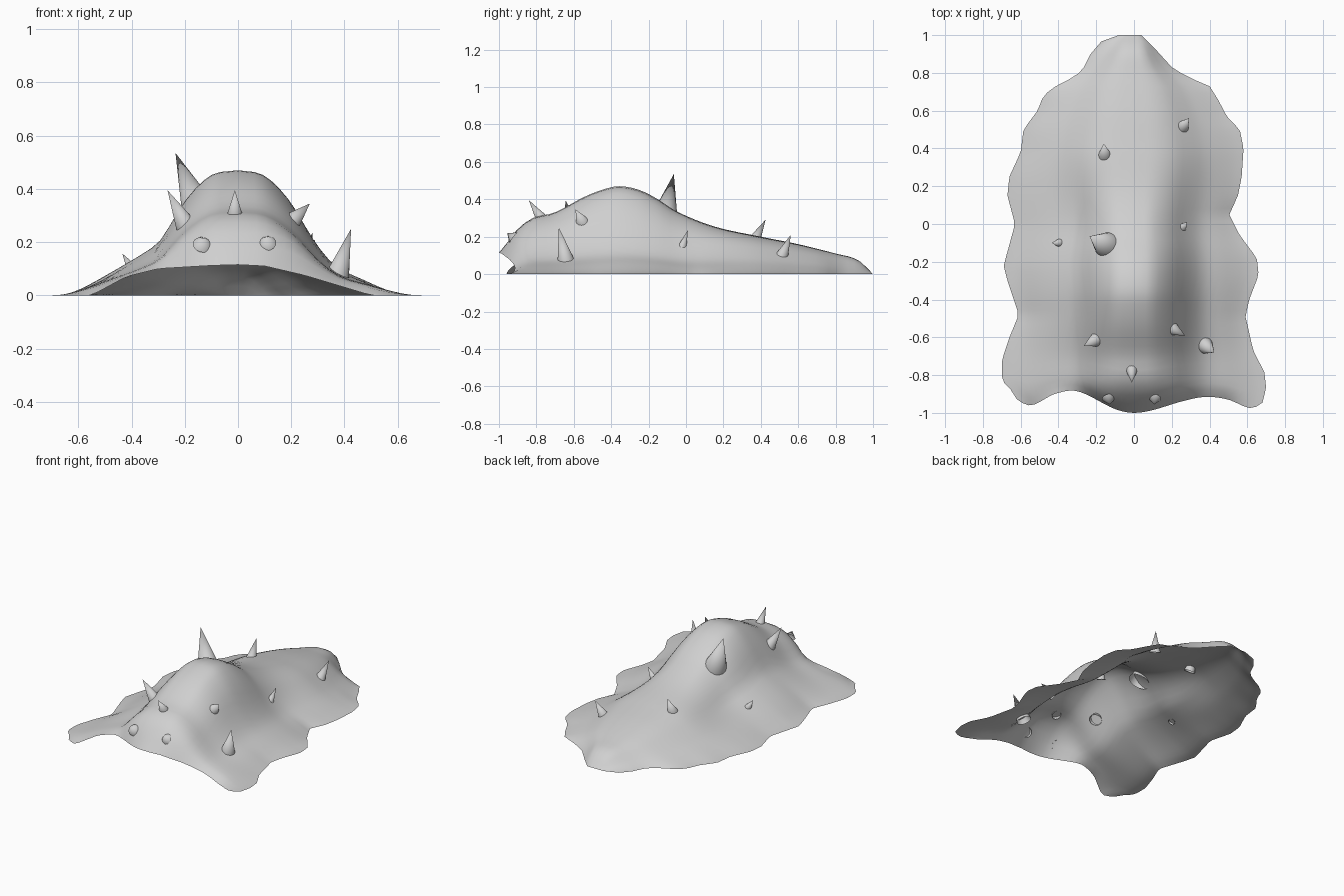
import bpy, bmesh, math
from mathutils import Vector

cube = bpy.data.objects.get("Cube")
if cube:
    bpy.data.objects.remove(cube, do_unlink=True)

grey = bpy.data.materials.new("plain grey")
grey.use_nodes = True
COLOUR = (0.63, 0.63, 0.63, 1.0)
grey.diffuse_color = COLOUR
grey.node_tree.nodes["Principled BSDF"].inputs["Base Color"].default_value = COLOUR


def curve(points, smooth=True):
    """Function running through (position, value) points."""
    p = points

    def slope(i):
        a, b = max(i - 1, 0), min(i + 1, len(p) - 1)
        return (p[b][1] - p[a][1]) / (p[b][0] - p[a][0])

    def value(x):
        x = min(max(x, p[0][0]), p[-1][0])
        i = 0
        while i < len(p) - 2 and x > p[i + 1][0]:
            i += 1
        (x0, v0), (x1, v1) = p[i], p[i + 1]
        h = x1 - x0
        t = (x - x0) / h
        if not smooth:
            return v0 + (v1 - v0) * t
        return ((2*t**3 - 3*t*t + 1) * v0 + (t**3 - 2*t*t + t) * h * slope(i)
                + (3*t*t - 2*t**3) * v1 + (t**3 - t*t) * h * slope(i + 1))
    return value


# Wavy hem: half width on each side, by y
right_hem = curve([(-0.9, 0.62), (-0.82, 0.70), (-0.72, 0.70), (-0.6, 0.66),
                   (-0.48, 0.61), (-0.3, 0.67), (-0.22, 0.69), (0, 0.63),
                   (0.15, 0.67), (0.25, 0.66), (0.38, 0.60), (0.5, 0.585),
                   (0.6, 0.51), (0.68, 0.48), (0.74, 0.40), (0.78, 0.31),
                   (0.83, 0.265), (0.9, 0.23), (0.97, 0.17), (1, 0.08)], False)
left_hem = curve([(-0.9, 0.68), (-0.84, 0.70), (-0.76, 0.69), (-0.65, 0.63),
                  (-0.49, 0.59), (-0.4, 0.61), (-0.27, 0.66), (-0.18, 0.65),
                  (-0.06, 0.56), (0.05, 0.505), (0.15, 0.55), (0.25, 0.57),
                  (0.4, 0.58), (0.5, 0.56), (0.57, 0.49), (0.65, 0.45),
                  (0.73, 0.40), (0.78, 0.28), (0.83, 0.20), (0.94, 0.10),
                  (1, 0.04)], False)
# Even width that the cross-sections follow, so the waves stay at the hem
right_width = curve([(-1, 0.69), (0, 0.67), (0.4, 0.64), (0.7, 0.48),
                     (0.85, 0.30), (1, 0.12)])
left_width = curve([(-1, 0.68), (0, 0.62), (0.4, 0.60), (0.7, 0.45),
                    (0.85, 0.24), (1, 0.10)])
# Front lip, y and z by x
front_lip = curve([(-0.65, -0.91), (-0.55, -0.96), (-0.42, -0.90), (-0.30, -0.885),
                   (-0.1, -0.98), (0, -1), (0.1, -0.985), (0.25, -0.94),
                   (0.38, -0.915), (0.5, -0.93), (0.62, -0.975), (0.69, -0.94)])
lip_height = curve([(-0.55, 0), (-0.42, 0.07), (-0.3, 0.10), (-0.1, 0.112),
                    (0, 0.115), (0.1, 0.11), (0.25, 0.075), (0.4, 0.03),
                    (0.5, 0)], False)
# Height of the ridge, by y
ridge = curve([(-1, 0.115), (-0.93, 0.21), (-0.83, 0.295), (-0.7, 0.33),
               (-0.55, 0.41), (-0.45, 0.45), (-0.36, 0.47), (-0.25, 0.45),
               (-0.15, 0.40), (-0.05, 0.335), (0.15, 0.255), (0.4, 0.2),
               (0.6, 0.16), (0.8, 0.11), (0.92, 0.075), (1, 0)])
# Cross-sections of hump and tail, relative height by relative distance
hump_right = curve([(0, 1), (0.15, 0.96), (0.29, 0.76), (0.43, 0.44), (0.5, 0.36),
                    (0.62, 0.26), (0.8, 0.13), (0.9, 0.06), (1, 0)])
hump_left = curve([(0, 1), (0.15, 0.96), (0.3, 0.76), (0.45, 0.43), (0.57, 0.24),
                   (0.75, 0.13), (0.9, 0.05), (1, 0)])
tail = curve([(0, 1), (0.2, 0.96), (0.35, 0.82), (0.5, 0.55), (0.62, 0.34),
              (0.8, 0.15), (1, 0)])

# Draped body: an open sheet
ROWS, COLS = 56, 20
bm = bmesh.new()
grid = []
for r in range(ROWS + 1):
    y0 = -0.9 + 1.9 * r / ROWS
    near_front = max(0, 1 - (y0 + 0.9) / 0.4) ** 1.5
    at_lip = max(0, 1 - (y0 + 0.9) / 0.04)
    blend = min(max(y0 / 0.45 + 0.1, 0), 1)
    blend = blend * blend * (3 - 2 * blend)
    row = []
    for c in range(-COLS, COLS + 1):
        edge = abs(c) / COLS
        if c > 0:
            x, width, hump = edge * left_hem(y0), left_width, hump_left
        else:
            x, width, hump = -edge * right_hem(y0), right_width, hump_right
        y = y0 + (front_lip(x) + 0.9) * near_front
        u = abs(x) / width(y)
        z = ridge(y) * (hump(u) * (1 - blend) + tail(u) * blend) * (1 - edge ** 8)
        z += (lip_height(x) - z) * at_lip
        row.append(bm.verts.new((x, y, max(z, 0))))
    grid.append(row)
for a, b in zip(grid, grid[1:]):
    for i in range(2 * COLS):
        bm.faces.new((a[i], a[i + 1], b[i + 1], b[i]))
mesh = bpy.data.meshes.new("body")
bm.to_mesh(mesh)
bm.free()
mesh.materials.append(grey)
body = bpy.data.objects.new("body", mesh)
bpy.context.collection.objects.link(body)
mesh.shade_smooth()


def spike(name, base, tip, radius):
    """Hollow cone from base to tip."""
    base, tip = Vector(base), Vector(tip)
    axis = tip - base
    bpy.ops.mesh.primitive_cone_add(vertices=20, radius1=radius, radius2=0,
                                    depth=axis.length, location=(base + tip) / 2,
                                    end_fill_type='NOTHING')
    ob = bpy.context.object
    ob.name = name
    ob.rotation_euler = axis.to_track_quat('Z', 'Y').to_euler()
    ob.data.materials.append(grey)
    bpy.ops.object.shade_smooth_by_angle(angle=math.radians(40))


# Spikes scattered over the back
spikes = [
    ("hump_spike", (-0.14, -0.115, 0.30), (-0.235, -0.065, 0.535), 0.072),
    ("tail_right_spike", (-0.155, 0.36, 0.17), (-0.16, 0.425, 0.29), 0.036),
    ("tail_left_spike", (0.255, 0.51, 0.09), (0.29, 0.56, 0.21), 0.036),
    ("side_left_spike", (0.25, -0.025, 0.13), (0.28, 0.01, 0.235), 0.027),
    ("side_right_spike", (-0.395, -0.1, 0.095), (-0.435, -0.10, 0.157), 0.022),
    ("shoulder_left_spike", (0.195, -0.55, 0.27), (0.27, -0.59, 0.345), 0.04),
    ("flank_left_spike", (0.37, -0.64, 0.06), (0.425, -0.68, 0.25), 0.048),
    ("shoulder_right_spike", (-0.195, -0.61, 0.26), (-0.265, -0.645, 0.395), 0.04),
    ("brow_spike", (-0.012, -0.775, 0.30), (-0.012, -0.84, 0.395), 0.03),
    ("snout_right_spike", (-0.134, -0.922, 0.190), (-0.128, -0.955, 0.215), 0.036),
    ("snout_left_spike", (0.110, -0.922, 0.195), (0.106, -0.955, 0.22), 0.034),
]
for s in spikes:
    spike(*s)
